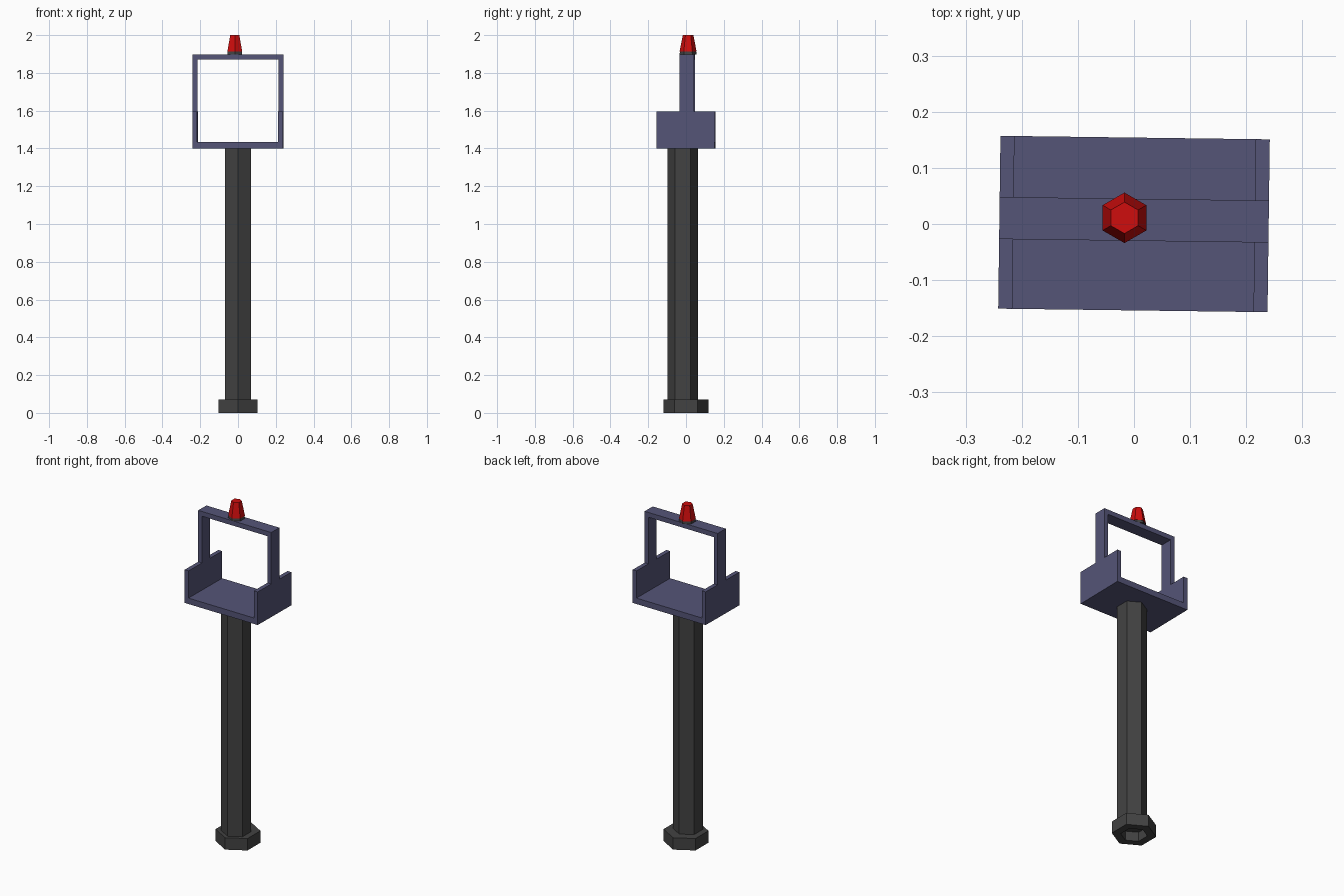
import bpy, bmesh, math
from mathutils import Matrix

cube = bpy.data.objects.get("Cube")
if cube:
    bpy.data.objects.remove(cube, do_unlink=True)


def material(name, rgb):
    m = bpy.data.materials.new(name)
    m.use_nodes = True
    m.diffuse_color = (*rgb, 1)
    m.node_tree.nodes["Principled BSDF"].inputs["Base Color"].default_value = (*rgb, 1)
    return m


GREY = material("dark grey metal", (0.055, 0.055, 0.055))
BLUE = material("slate blue paint", (0.09, 0.09, 0.185))
RED = material("red lamp", (0.62, 0.004, 0.004))
TWIST = math.radians(-0.75)


def finish(name, bm, mat, turn=0.0):
    bmesh.ops.recalc_face_normals(bm, faces=bm.faces)
    bm.transform(Matrix.Rotation(turn, 4, "Z"))
    mesh = bpy.data.meshes.new(name)
    bm.to_mesh(mesh)
    bm.free()
    mesh.materials.append(mat)
    ob = bpy.data.objects.new(name, mesh)
    bpy.context.collection.objects.link(ob)
    return ob


def hex_stack(name, rings, mat, centre=(0, 0)):
    """Loft six-sided rings given as (radius, height), capped at both ends."""
    bm = bmesh.new()
    loops = []
    for r, z in rings:
        angles = [math.pi / 2 + i * math.pi / 3 for i in range(6)]
        loops.append([bm.verts.new((centre[0] + r * math.cos(a),
                                    centre[1] + r * math.sin(a), z)) for a in angles])
    for low, high in zip(loops, loops[1:]):
        for i in range(6):
            j = (i + 1) % 6
            bm.faces.new((low[i], low[j], high[j], high[i]))
    bm.faces.new(loops[0])
    bm.faces.new(loops[-1])
    return finish(name, bm, mat)


def extruded(name, profile, y0, y1, mat):
    """Extrude an x-z outline along y."""
    bm = bmesh.new()
    face = bm.faces.new([bm.verts.new((x, y0, z)) for x, z in profile])
    out = bmesh.ops.extrude_face_region(bm, geom=[face])["geom"]
    verts = [g for g in out if isinstance(g, bmesh.types.BMVert)]
    bmesh.ops.translate(bm, verts=verts, vec=(0, y1 - y0, 0))
    return finish(name, bm, mat, TWIST)


def u_profile(half, wall, base, base_inner, tip):
    """U-shaped outline from a closed base to two open tips."""
    right = [(half, base), (half, tip), (half - wall, tip), (half - wall, base_inner)]
    return right + [(-x, z) for x, z in reversed(right)]


# Base nut with a recess underneath, and the long post
hex_stack("base_nut", [(0.072, 0.055), (0.072, 0), (0.12, 0), (0.12, 0.07)], GREY)
hex_stack("post", [(0.08, 0.065), (0.08, 1.4)], GREY, (0, -0.017))

# Open tray and the arch standing on its side walls
extruded("tray", u_profile(0.24, 0.025, 1.4, 1.435, 1.595), -0.154, 0.154, BLUE)
extruded("arch", u_profile(0.24, 0.025, 1.898, 1.87, 1.595), -0.03, 0.045, BLUE)

# Warning lamp on a grey collar
LAMP = (-0.017, 0.011)
hex_stack("lamp_collar", [(0.045, 1.898), (0.043, 1.913)], GREY, LAMP)
hex_stack("lamp", [(0.045, 1.913), (0.028, 2.0)], RED, LAMP)
